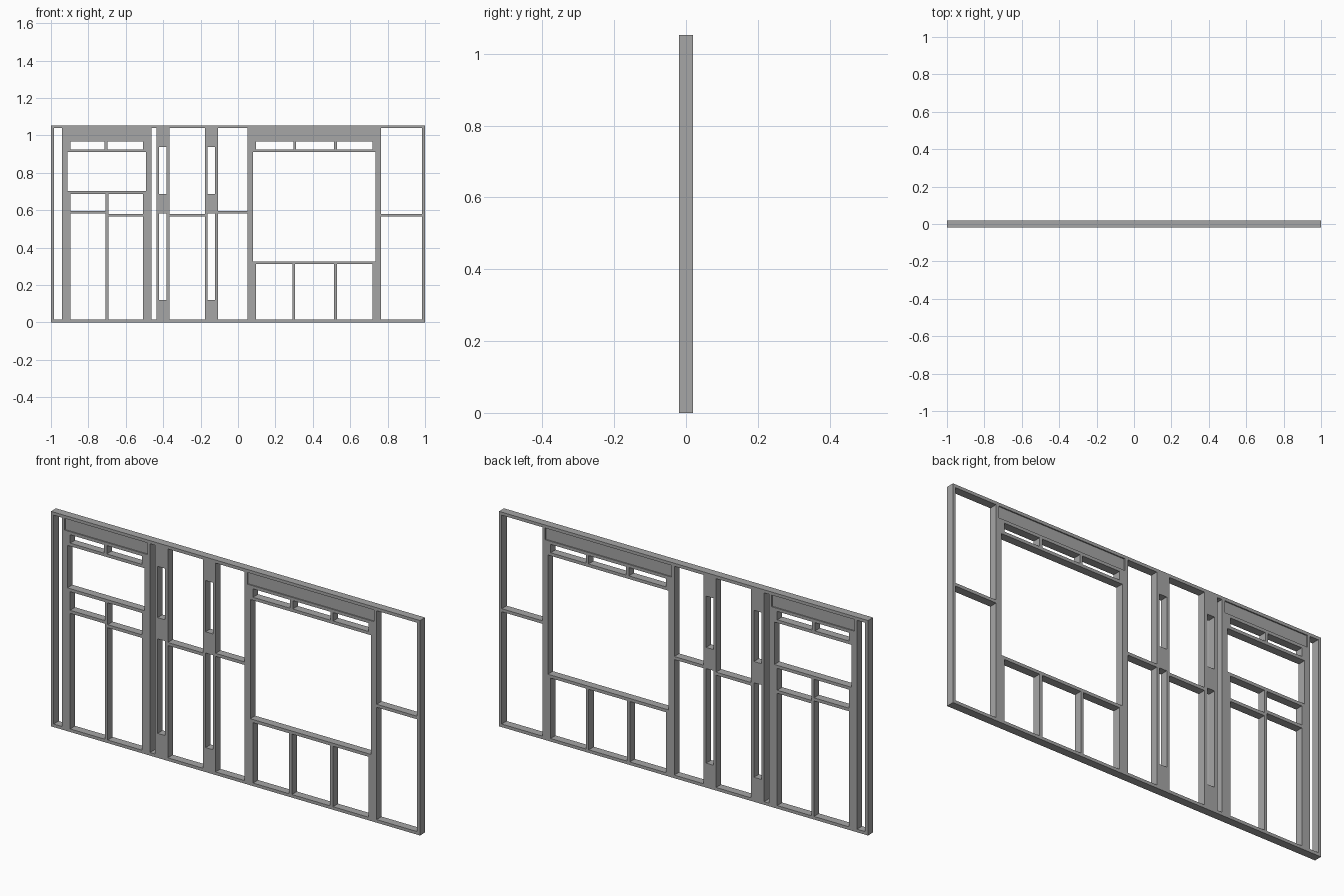
import bpy, bmesh
from mathutils import Matrix, Vector

cube = bpy.data.objects.get("Cube")
if cube:
    bpy.data.objects.remove(cube, do_unlink=True)

T = 0.015          # timber thickness
D = 0.0194         # half of the wall depth
H = 1.053          # wall height
LO, HI = T, H - T  # clear span between the plates

timber = bpy.data.materials.new("grey_timber")
timber.use_nodes = True
grey = (0.38, 0.38, 0.38, 1)
timber.diffuse_color = grey
timber.node_tree.nodes["Principled BSDF"].inputs["Base Color"].default_value = grey


def member(name, x0, x1, z0, z1, half=D):
    """One straight piece of timber as a box."""
    bm = bmesh.new()
    size = Vector((x1 - x0, 2 * half, z1 - z0))
    centre = Vector(((x0 + x1) / 2, 0, (z0 + z1) / 2))
    bmesh.ops.create_cube(bm, size=1, matrix=Matrix.Translation(centre) @ Matrix.Diagonal(size.to_4d()))
    mesh = bpy.data.meshes.new(name)
    bm.to_mesh(mesh)
    bm.free()
    mesh.materials.append(timber)
    obj = bpy.data.objects.new(name, mesh)
    bpy.context.collection.objects.link(obj)


def stud(name, x, z0=LO, z1=HI):
    member(name, x, x + T, z0, z1)


def rail(name, x0, x1, top):
    member(name, x0, x1, top - T, top)


def window(name, x0, x1, sill, upper, lower):
    """Window framing between the outer faces x0 and x1."""
    lintel, head = 0.981, 0.925
    for side, x, step in (("right", x0, T), ("left", x1 - T, -T)):
        stud(f"{name}_{side}_full_stud", x)
        stud(f"{name}_{side}_lintel_stud", x + step, LO, lintel)
        stud(f"{name}_{side}_sill_stud", x + 2 * step, LO, sill - T)
        stud(f"{name}_{side}_head_cripple", x + 2 * step, head, lintel - T)
    member(f"{name}_lintel", x0 + T, x1 - T, lintel, HI, D * 0.7)
    a, b = x0 + 2 * T, x1 - 2 * T
    rail(f"{name}_lintel_plate", a, b, lintel)
    rail(f"{name}_head", a, b, head)
    rail(f"{name}_sill", a, b, sill)
    for x in upper:
        stud(f"{name}_head_cripple", x - T / 2, head, lintel - T)
    for x in lower:
        stud(f"{name}_sill_cripple", x - T / 2, LO, sill - T)


def blocked_pair(name, x0, x1):
    """Two studs joined by three solid blocks."""
    stud(f"{name}_right_stud", x0)
    stud(f"{name}_left_stud", x1 - T)
    for part, z0, z1 in (("bottom", LO, 0.12), ("middle", 0.583, 0.687), ("top", 0.938, HI)):
        member(f"{name}_{part}_block", x0 + T, x1 - T, z0, z1)


# Outer frame
member("bottom_plate", -1, 1, 0, T)
member("top_plate", -1, 1, HI, H)
stud("right_end_stud", -1)
stud("left_end_stud", 1 - T)

# Window openings
window("small_window", -0.941, -0.463, 0.702, [-0.705], [-0.70])
window("large_window", 0.05, 0.765, 0.326, [0.303, 0.522], [0.298, 0.521])

# Blocked stud pairs
blocked_pair("first_pair", -0.437, -0.367)
blocked_pair("second_pair", -0.177, -0.108)

# Noggings at two staggered heights
for x0, x1, top in ((-0.896, -0.7075, 0.596), (-0.6925, -0.508, 0.58),
                    (-0.367, -0.177, 0.58), (-0.108, 0.05, 0.596),
                    (0.765, 1 - T, 0.58)):
    rail("nogging", x0, x1, top)
